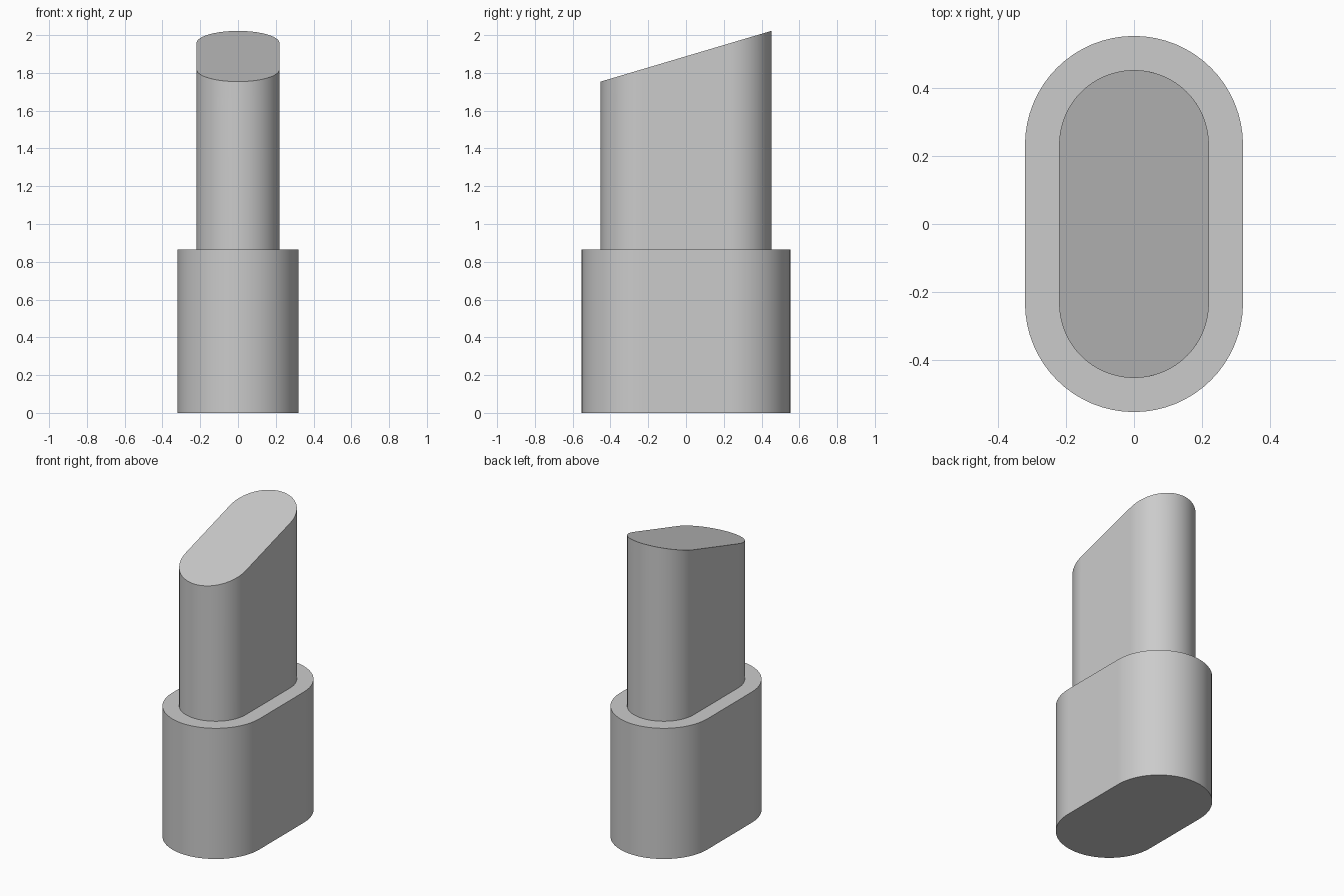
import bpy, bmesh, math

if "Cube" in bpy.data.objects:
    bpy.data.objects.remove(bpy.data.objects["Cube"], do_unlink=True)

grey = bpy.data.materials.new("neutral_grey")
grey.use_nodes = True
grey.diffuse_color = (0.6, 0.6, 0.6, 1)
grey.node_tree.nodes["Principled BSDF"].inputs["Base Color"].default_value = (0.6, 0.6, 0.6, 1)

SPACING = 0.232   # distance of the round ends' centres from the middle
ARC_STEPS = 32


def stadium(radius):
    """Outline with straight sides and half-round ends along y."""
    points = []
    for start, centre in ((0, SPACING), (math.pi, -SPACING)):
        for i in range(ARC_STEPS + 1):
            a = start + math.pi * i / ARC_STEPS
            points.append((radius * math.cos(a), centre + radius * math.sin(a)))
    return points


def rounded_prism(name, radius, bottom, top, slope, bevel, segments, bevel_bottom):
    """Stadium column with an optionally slanted top and rounded rims."""
    bm = bmesh.new()
    outline = stadium(radius)
    low = [bm.verts.new((x, y, bottom)) for x, y in outline]
    high = [bm.verts.new((x, y, top + slope * y)) for x, y in outline]
    top_cap = bm.faces.new(high)
    bottom_cap = bm.faces.new(low[::-1])
    n = len(outline)
    for i in range(n):
        j = (i + 1) % n
        bm.faces.new((low[i], low[j], high[j], high[i]))
    rims = list(top_cap.edges)
    if bevel_bottom:
        rims += list(bottom_cap.edges)
    bmesh.ops.bevel(bm, geom=rims, offset=bevel, offset_type='OFFSET',
                    segments=segments, profile=0.5, affect='EDGES')
    bmesh.ops.recalc_face_normals(bm, faces=bm.faces[:])
    mesh = bpy.data.meshes.new(name)
    bm.to_mesh(mesh)
    bm.free()
    mesh.materials.append(grey)
    obj = bpy.data.objects.new(name, mesh)
    bpy.context.collection.objects.link(obj)

    # Smooth sides and rims, with the large flat faces kept flat
    bpy.ops.object.select_all(action='DESELECT')
    obj.select_set(True)
    bpy.context.view_layer.objects.active = obj
    bpy.ops.object.shade_smooth_by_angle(angle=math.radians(40))
    weighted = obj.modifiers.new("flat_caps", 'WEIGHTED_NORMAL')
    weighted.keep_sharp = True
    return obj


# Wide lower holder
rounded_prism("base", 0.32, 0, 0.865, 0, 0.025, 6, True)

# Narrow upper column with a slanted, softly rounded top
rounded_prism("slanted_column", 0.22, 0.8, 1.888, 0.297, 0.09, 10, False)
